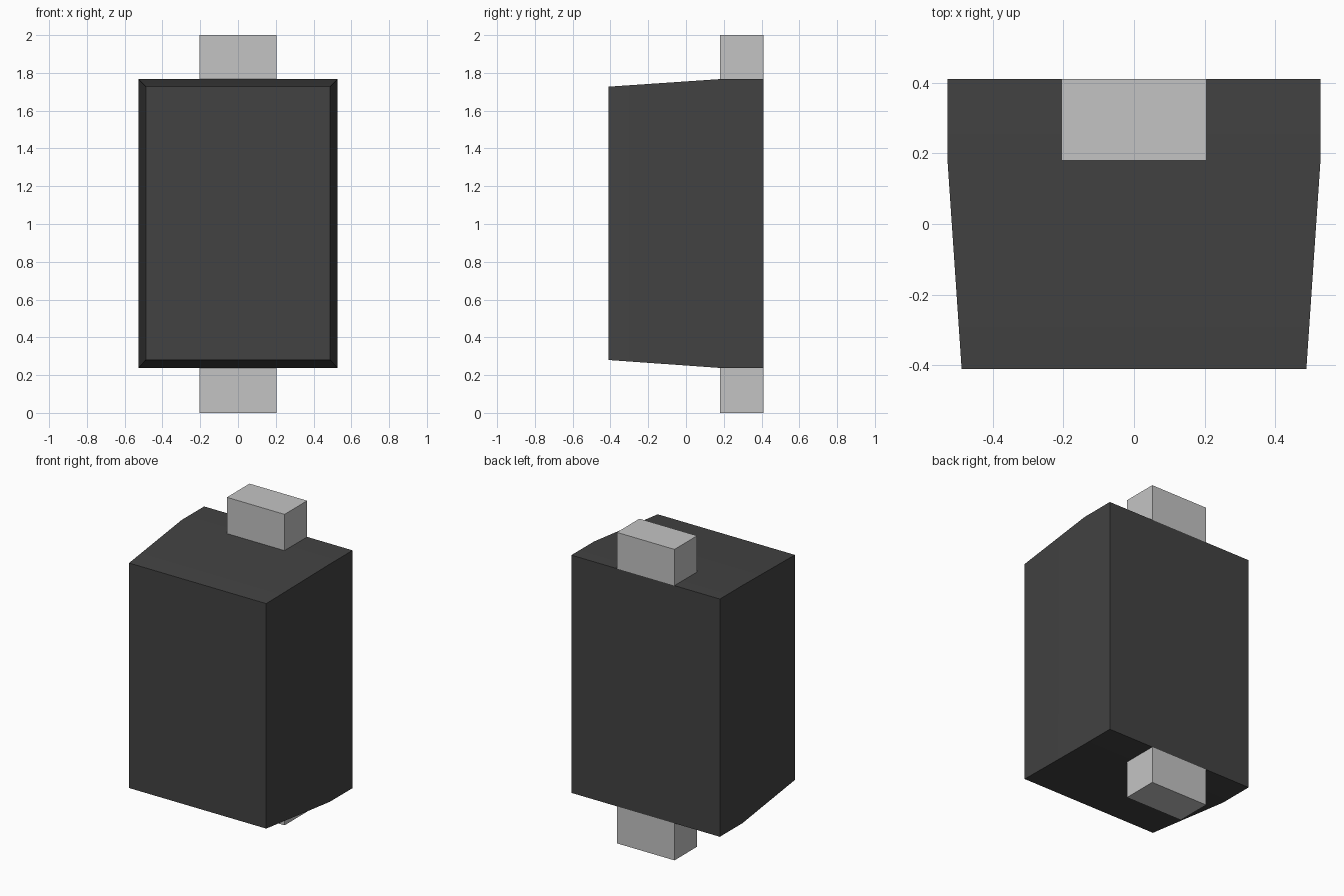
import bpy
import bmesh
import math

cube = bpy.data.objects.get("Cube")
if cube:
    bpy.data.objects.remove(cube, do_unlink=True)


def material(name, value):
    mat = bpy.data.materials.new(name)
    mat.use_nodes = True
    colour = (value, value, value, 1)
    mat.diffuse_color = colour
    mat.node_tree.nodes["Principled BSDF"].inputs["Base Color"].default_value = colour
    return mat


def loft(name, sections, mat):
    """Skin rectangles (y, half width, bottom, top) from front to back."""
    bm = bmesh.new()
    rings = [[bm.verts.new((x, y, z)) for x, z in
              ((-w, lo), (w, lo), (w, hi), (-w, hi))]
             for y, w, lo, hi in sections]
    bm.faces.new(rings[0])
    bm.faces.new(rings[-1][::-1])
    for a, b in zip(rings, rings[1:]):
        for i in range(4):
            j = (i + 1) % 4
            bm.faces.new((a[i], b[i], b[j], a[j]))
    bmesh.ops.recalc_face_normals(bm, faces=bm.faces)
    mesh = bpy.data.meshes.new(name)
    bm.to_mesh(mesh)
    bm.free()
    mesh.materials.append(mat)
    obj = bpy.data.objects.new(name, mesh)
    bpy.context.collection.objects.link(obj)
    return obj


dark = material("dark grey", 0.055)
light = material("light grey", 0.55)

FRONT, STEP, BACK = -0.41, 0.18, 0.41

# Housing: straight at the back, tapering towards the front
body = loft("housing", [(FRONT, 0.488, 0.28, 1.727),
                        (STEP, 0.528, 0.238, 1.767),
                        (BACK, 0.528, 0.238, 1.767)], dark)
bpy.ops.object.select_all(action="DESELECT")
body.select_set(True)
bpy.context.view_layer.objects.active = body
bpy.ops.object.shade_smooth_by_angle(angle=math.radians(30))

# Mounting lugs flush with the back
for name, lo, hi in (("lower_lug", 0.0, 0.238), ("upper_lug", 1.767, 2.0)):
    loft(name, [(STEP, 0.205, lo, hi), (BACK, 0.205, lo, hi)], light)
